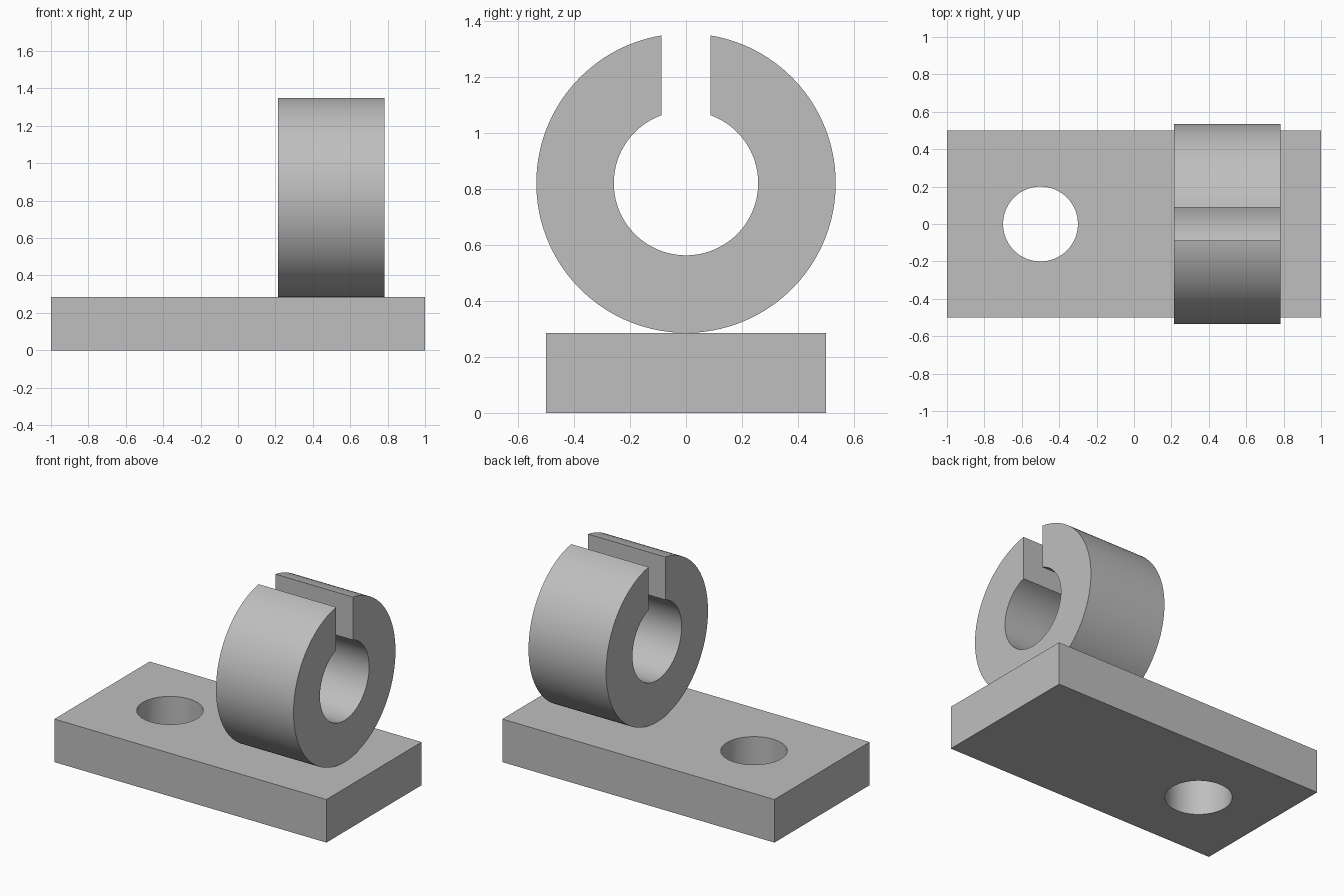
import bpy, bmesh, math
from mathutils import Vector

if "Cube" in bpy.data.objects:
    bpy.data.objects.remove(bpy.data.objects["Cube"])

GREY = bpy.data.materials.new("plain_grey")
GREY.diffuse_color = (0.52, 0.52, 0.52, 1)
GREY.use_nodes = True
GREY.node_tree.nodes["Principled BSDF"].inputs["Base Color"].default_value = GREY.diffuse_color


def arc(cx, cy, r, start, end, steps):
    """Points along an arc, both ends included."""
    return [(cx + r * math.cos(start + (end - start) * i / steps),
             cy + r * math.sin(start + (end - start) * i / steps))
            for i in range(steps + 1)]


def prism(name, loops, place, depth):
    """Fill closed 2D loops (inner loops become holes) and extrude them."""
    bm = bmesh.new()
    edges = []
    for loop in loops:
        vs = [bm.verts.new(place(*p)) for p in loop]
        edges += [bm.edges.new((vs[i - 1], vs[i])) for i in range(len(vs))]
    bmesh.ops.triangle_fill(bm, edges=edges, use_beauty=True)
    out = bmesh.ops.extrude_face_region(bm, geom=bm.faces[:], use_keep_orig=True)
    moved = [g for g in out["geom"] if isinstance(g, bmesh.types.BMVert)]
    bmesh.ops.translate(bm, verts=moved, vec=Vector(depth))
    bmesh.ops.recalc_face_normals(bm, faces=bm.faces[:])
    mesh = bpy.data.meshes.new(name)
    bm.to_mesh(mesh)
    bm.free()
    mesh.materials.append(GREY)
    obj = bpy.data.objects.new(name, mesh)
    bpy.context.collection.objects.link(obj)
    bpy.ops.object.select_all(action='DESELECT')
    obj.select_set(True)
    bpy.context.view_layer.objects.active = obj
    bpy.ops.object.shade_smooth_by_angle(angle=math.radians(30))
    return obj


# Base plate with a round through hole
PLATE_H = 0.286
outline = [(-1, -0.5), (1, -0.5), (1, 0.5), (-1, 0.5)]
hole = arc(-0.5, 0, 0.2, 0, 2 * math.pi, 96)[:-1]
prism("base_plate", [outline, hole], lambda x, y: (x, y, 0), (0, 0, PLATE_H))

# Split ring standing on the plate, with a parallel-sided slot at the top
R_OUT, R_IN, SLOT = 0.535, 0.258, 0.0875
CENTRE_Z = PLATE_H + R_OUT
a_out, a_in = math.acos(SLOT / R_OUT), math.acos(SLOT / R_IN)
profile = (arc(0, CENTRE_Z, R_OUT, a_out, -math.pi - a_out, 128)
           + arc(0, CENTRE_Z, R_IN, -math.pi - a_in, a_in, 96))
profile = (arc(0, CENTRE_Z, R_OUT, a_out, -math.pi - a_out, 128)
           + arc(0, CENTRE_Z, R_IN, -math.pi - a_in, a_in, 96))
prism("split_ring", [profile], lambda y, z: (0.213, y, z), (0.57, 0, 0))
